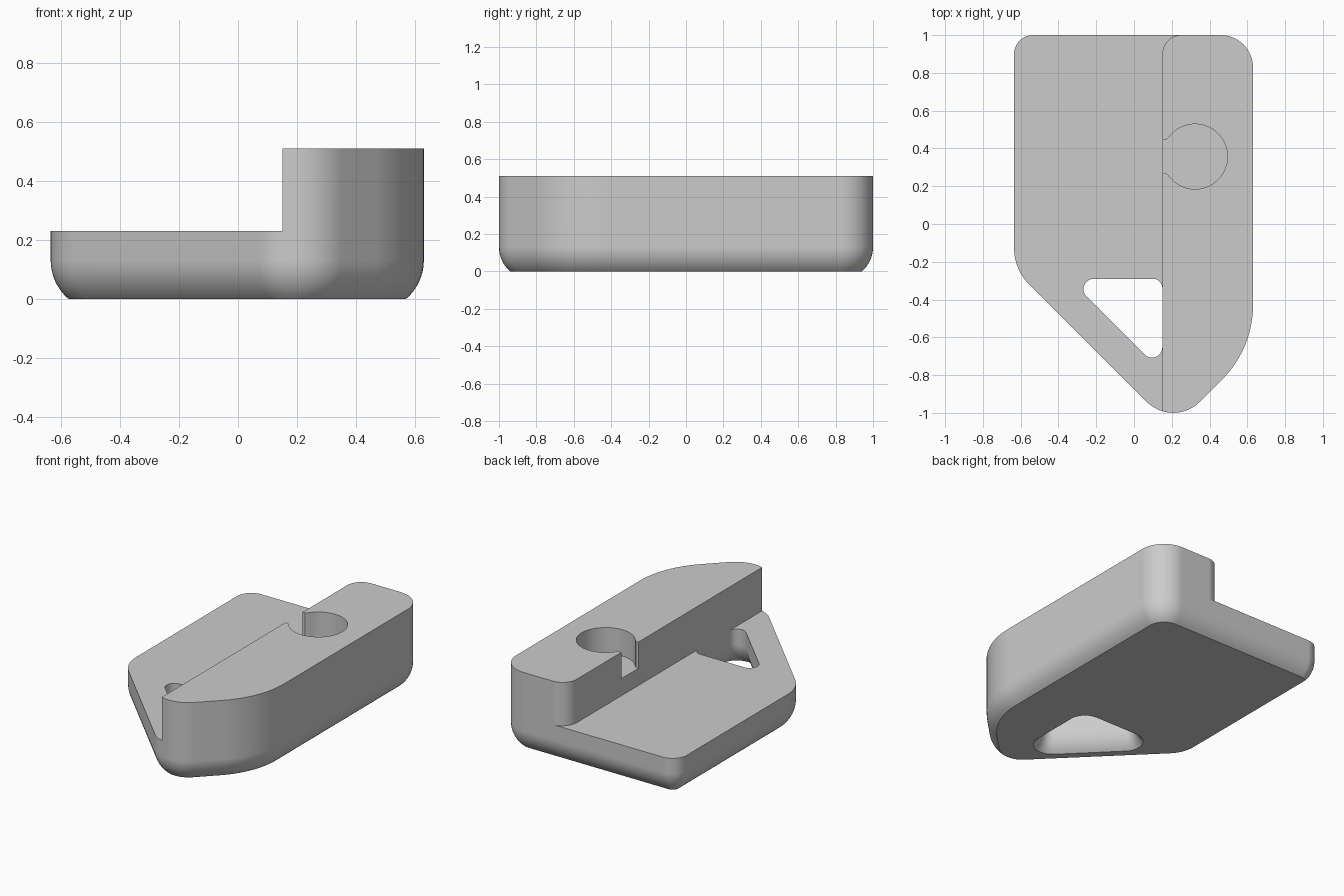
import bpy, bmesh, math
from mathutils import Vector

cube = bpy.data.objects.get("Cube")
if cube:
    bpy.data.objects.remove(cube, do_unlink=True)

grey = bpy.data.materials.new("plain grey")
grey.use_nodes = True
grey.diffuse_color = (0.6, 0.6, 0.6, 1)
grey.node_tree.nodes["Principled BSDF"].inputs["Base Color"].default_value = (0.6, 0.6, 0.6, 1)


def arc(cx, cy, r, a0, a1, n):
    """Points on an arc, angles in degrees."""
    angles = [math.radians(a0 + (a1 - a0) * i / n) for i in range(n + 1)]
    return [(cx + r * math.cos(a), cy + r * math.sin(a)) for a in angles]


def rounded_outline(corners, offset=0.0, n=12):
    """Counter-clockwise convex outline from (x, y, radius) corners, grown by offset."""
    pts = []
    for i, (x, y, r) in enumerate(corners):
        p = Vector((x, y))
        a = (Vector(corners[i - 1][:2]) - p).normalized()
        b = (Vector(corners[(i + 1) % len(corners)][:2]) - p).normalized()
        half = a.angle(b) / 2
        c = p + (a + b).normalized() * (r / math.sin(half))
        start = math.degrees(math.atan2(a.x, -a.y))   # outward normal of incoming side
        pts += arc(c.x, c.y, r + offset, start, start + 180 - 2 * math.degrees(half), n)
    return pts


def loft(name, rings):
    """Closed solid through a stack of (z, outline) rings."""
    bm = bmesh.new()
    loops = [[bm.verts.new((x, y, z)) for x, y in pts] for z, pts in rings]
    for lo, hi in zip(loops, loops[1:]):
        for i in range(len(lo)):
            j = (i + 1) % len(lo)
            bm.faces.new((lo[i], lo[j], hi[j], hi[i]))
    bm.faces.new(loops[0][::-1])
    bm.faces.new(loops[-1])
    bmesh.ops.recalc_face_normals(bm, faces=bm.faces)
    mesh = bpy.data.meshes.new(name)
    bm.to_mesh(mesh)
    bm.free()
    mesh.materials.append(grey)
    ob = bpy.data.objects.new(name, mesh)
    bpy.context.collection.objects.link(ob)
    return ob


# Shared rounding of the lower edge: 0.06 inwards over 0.13 of height
R, SWEEP = 0.171, math.radians(49.5)
rounding = [(0.13 - R * math.sin(SWEEP * t / 8), R * (1 - math.cos(SWEEP * t / 8)))
            for t in range(8, -1, -1)]
rounding[0] = (0.0, 0.06)

# Body: full height block with a pointed front
body_corners = [(0.63, 1, 0.17), (-0.635, 1, 0.1), (-0.635, -0.24, 0.27),
                (0.2075, -1.0825, 0.2), (0.63, -0.66, 0.555)]
body = loft("stepped_body",
            [(z, rounded_outline(body_corners, -d)) for z, d in rounding]
            + [(0.51, rounded_outline(body_corners))])

# Low shelf: removes the upper part on the right, leaving a rounded rear corner
step = arc(0.25, 0.9, 0.1, 180, 90, 12) + [(0.25, 1.3), (-1, 1.3), (-1, -1.3), (0.15, -1.3)]
step_cutter = loft("step_cutter", [(0.23, step), (0.8, step)])

# Triangular through hole, flared at the bottom
hole_corners = [(0.15, -0.29, 0.05), (-0.345, -0.29, 0.055), (0.15, -0.785, 0.055)]
hole_rings = [(-0.05, rounded_outline(hole_corners, 0.06))]
hole_rings += [(z, rounded_outline(hole_corners, d)) for z, d in rounding]
hole_cutter = loft("hole_cutter", hole_rings + [(0.4, rounded_outline(hole_corners))])

# Round pocket opening through a slot onto the shelf
pocket = ([(0.05, 0.27), (0.167, 0.27)] + arc(0.323, 0.357, 0.172, -145, 145, 56)
          + [(0.167, 0.444), (0.05, 0.444)])
pocket_cutter = loft("pocket_cutter", [(0.34, pocket), (0.8, pocket)])

# Apply the cuts
bpy.context.view_layer.objects.active = body
for cutter in (hole_cutter, step_cutter, pocket_cutter):
    cutter.hide_render = True
    mod = body.modifiers.new(cutter.name, 'BOOLEAN')
    mod.operation = 'DIFFERENCE'
    mod.solver = 'EXACT'
    mod.object = cutter
    bpy.ops.object.modifier_apply(modifier=mod.name)
    bpy.data.objects.remove(cutter, do_unlink=True)

# Smooth curves, crisp edges
bpy.ops.object.select_all(action='DESELECT')
body.select_set(True)
bpy.ops.object.shade_smooth_by_angle(angle=math.radians(30))
weighted = body.modifiers.new("weighted_normals", 'WEIGHTED_NORMAL')
weighted.keep_sharp = True
